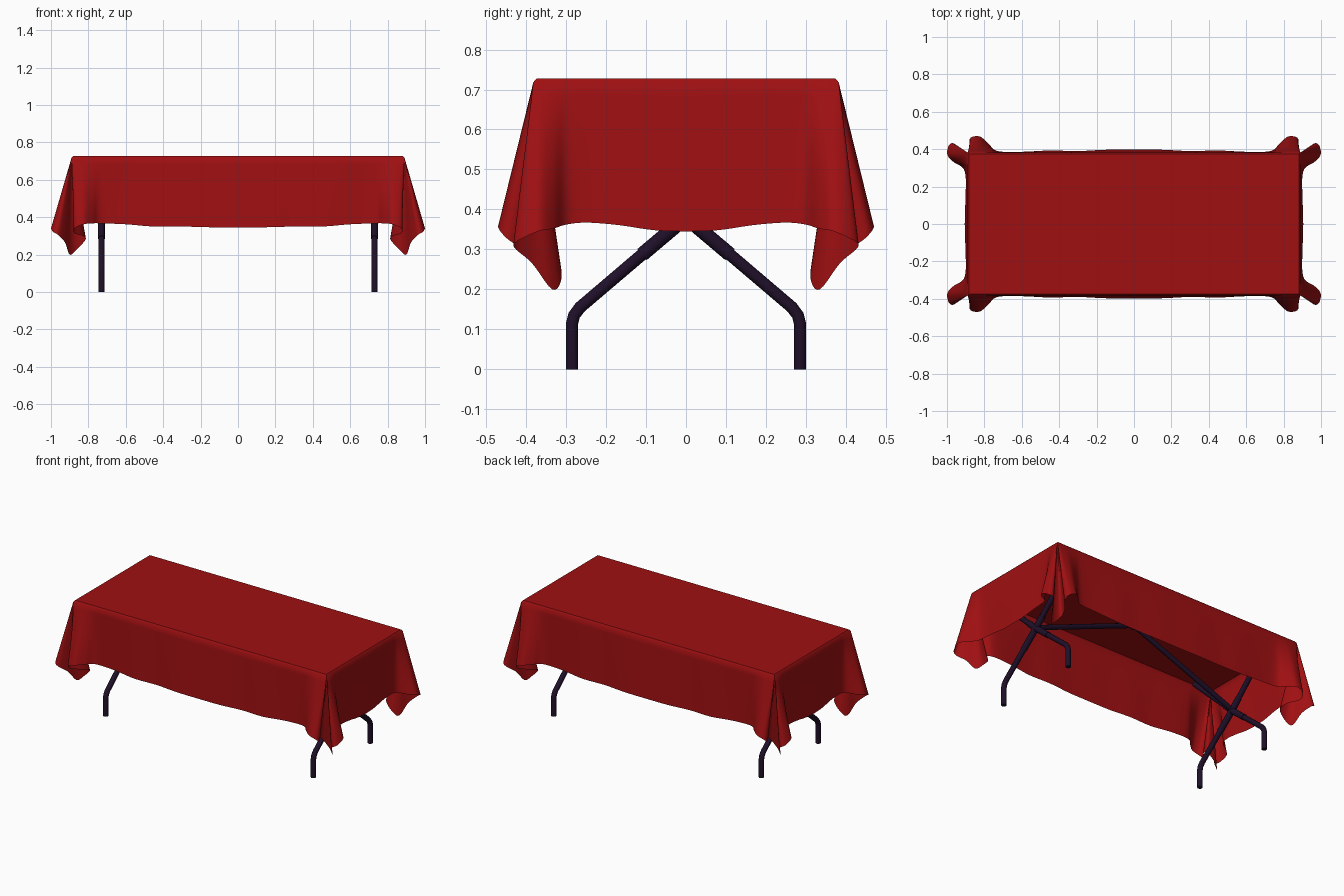
import bpy, bmesh
from mathutils import Vector

cube = bpy.data.objects.get("Cube")
if cube:
    bpy.data.objects.remove(cube, do_unlink=True)


def material(name, rgb, rough):
    mat = bpy.data.materials.new(name)
    mat.use_nodes = True
    mat.diffuse_color = (*rgb, 1)
    shader = mat.node_tree.nodes["Principled BSDF"]
    shader.inputs["Base Color"].default_value = (*rgb, 1)
    shader.inputs["Roughness"].default_value = rough
    return mat


red = material("red_cloth", (0.35, 0.005, 0.006), 0.8)
purple = material("dark_purple_metal", (0.014, 0.005, 0.022), 0.6)

TOP, HALF_X, HALF_Y = 0.727, 0.89, 0.382


def smooth_point(pts, i, t):
    """Point on a smooth curve between pts[i] and pts[i + 1]."""
    a, b = pts[max(i - 1, 0)], pts[i]
    c, d = pts[i + 1], pts[min(i + 2, len(pts) - 1)]
    return b + 0.5 * t * (c - a + t * (2 * a - 5 * b + 4 * c - d
                                       + t * (3 * (b - c) + d - a)))


# Hem of one quarter of the cloth: end panel, corner folds, long side panel
end_hem = [(0.905, 0, 0.345), (0.903, 0.08, 0.348), (0.9, 0.17, 0.361),
           (0.9, 0.25, 0.367), (0.915, 0.3, 0.362), (0.965, 0.332, 0.352),
           (0.998, 0.37, 0.345)]
fold_hem = [(0.99, 0.42, 0.322), (0.962, 0.43, 0.305), (0.925, 0.385, 0.265),
            (0.9, 0.335, 0.2), (0.865, 0.312, 0.225), (0.815, 0.322, 0.28),
            (0.83, 0.375, 0.3), (0.875, 0.43, 0.315)]
side_hem = [(0.872, 0.462, 0.342), (0.825, 0.468, 0.362), (0.78, 0.432, 0.367),
            (0.73, 0.39, 0.367), (0.6, 0.386, 0.362), (0.45, 0.393, 0.35),
            (0.3, 0.39, 0.35), (0.15, 0.397, 0.346), (0, 0.397, 0.345)]
hem = [Vector(p) for p in end_hem + fold_hem + side_hem]

# Where each hem point hangs from on the table edge
edge = [Vector((HALF_X, min(p[1], 0.365), TOP)) for p in end_hem]
edge += [Vector((HALF_X, HALF_Y, TOP)) for p in fold_hem]
edge += [Vector((min(p[0], 0.875), HALF_Y, TOP)) for p in side_hem]

STEPS, ROWS = 5, 10
bm = bmesh.new()
columns = []
for i in range(len(hem) - 1):
    last = i == len(hem) - 2
    for k in range(STEPS + last):
        t = k / STEPS
        low, high = smooth_point(hem, i, t), edge[i].lerp(edge[i + 1], t)
        rim = Vector((high.x * 0.991, high.y * 0.98, TOP))
        shoulder = high - Vector((0, 0, 0.009))
        points = [rim] + [shoulder.lerp(low, r / ROWS) for r in range(ROWS + 1)]
        columns.append([bm.verts.new(p) for p in points])
for a, b in zip(columns, columns[1:]):
    for r in range(ROWS + 1):
        bm.faces.new((a[r], a[r + 1], b[r + 1], b[r]))
bm.faces.new([bm.verts.new((0, 0, TOP))] + [c[0] for c in columns])
bmesh.ops.remove_doubles(bm, verts=bm.verts, dist=0.0002)
bmesh.ops.recalc_face_normals(bm, faces=bm.faces)
if max(bm.faces, key=lambda f: f.calc_area()).normal.z < 0:
    bmesh.ops.reverse_faces(bm, faces=bm.faces)
mesh = bpy.data.meshes.new("tablecloth")
bm.to_mesh(mesh)
bm.free()
cloth = bpy.data.objects.new("tablecloth", mesh)
bpy.context.collection.objects.link(cloth)
mesh.materials.append(red)
mirror = cloth.modifiers.new("four_quarters", "MIRROR")
mirror.use_axis = (True, True, False)
mirror.merge_threshold = 0.0005
bpy.context.view_layer.objects.active = cloth
cloth.select_set(True)
bpy.ops.object.shade_smooth_by_angle(angle=0.8)


def tube(name, points, radius):
    """Round metal tube along a path."""
    curve = bpy.data.curves.new(name, "CURVE")
    curve.dimensions = "3D"
    curve.bevel_depth = radius
    curve.bevel_resolution = 3
    curve.use_fill_caps = True
    spline = curve.splines.new("POLY")
    spline.points.add(len(points) - 1)
    for point, co in zip(spline.points, points):
        point.co = (*co, 1)
    spline.use_smooth = True
    curve.materials.append(purple)
    obj = bpy.data.objects.new(name, curve)
    bpy.context.collection.objects.link(obj)


# Crossed folding legs with a brace up to the middle of the table
leg_path = [(0.285, 0), (0.285, 0.115), (0.28, 0.135), (0.265, 0.155),
            (0.13, 0.27), (0, 0.38), (-0.33, 0.7)]
for sx, x_name in ((1, "left"), (-1, "right")):
    x = 0.73 * sx
    for sy, y_name in ((1, "back"), (-1, "front")):
        tube(f"{y_name}_{x_name}_leg", [(x, y * sy, z) for y, z in leg_path], 0.016)
        tube(f"{y_name}_{x_name}_sleeve",
             [(x, 0.11 * sy, 0.287), (x, 0, 0.38), (x, -0.06 * sy, 0.438)], 0.019)
    tube(f"{x_name}_brace", [(x, 0, 0.385), (0, 0, 0.67)], 0.015)
tube("centre_bracket", [(0, 0, 0.65), (0, 0, 0.72)], 0.02)
